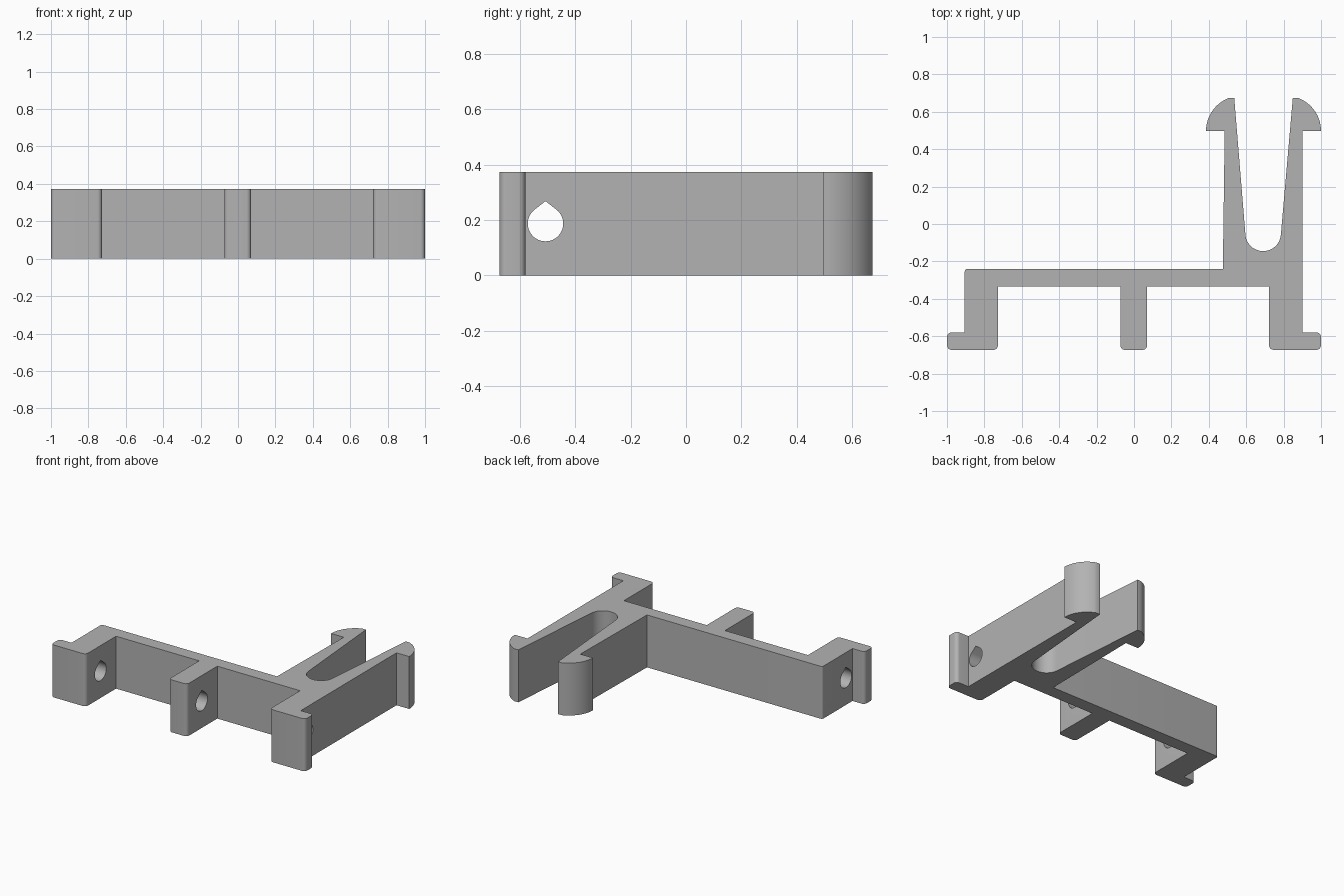
import bpy, bmesh, math
from mathutils import Vector

cube = bpy.data.objects.get("Cube")
if cube:
    bpy.data.objects.remove(cube, do_unlink=True)

HEIGHT = 0.373
CLIP_X = 0.6925      # centre line of the snap clip

grey = bpy.data.materials.new("plain_grey")
grey.use_nodes = True
colour = (0.45, 0.45, 0.45, 1)
grey.diffuse_color = colour
grey.node_tree.nodes["Principled BSDF"].inputs["Base Color"].default_value = colour


def arc(cx, cy, r, start, end, steps):
    """Points on an arc, angles in degrees."""
    angles = [math.radians(start + (end - start) * i / steps) for i in range(steps + 1)]
    return [(cx + r * math.cos(a), cy + r * math.sin(a)) for a in angles]


def fillet(prev, corner, nxt, r, steps=6):
    """Round one right-angled corner."""
    c = Vector(corner)
    a = (Vector(prev) - c).normalized() * r
    b = (Vector(nxt) - c).normalized() * r
    turns = [math.pi / 2 * i / steps for i in range(steps + 1)]
    return [tuple(c + a * (1 - math.sin(t)) + b * (1 - math.cos(t))) for t in turns]


def rounded(corners):
    """Replace each (x, y, radius) corner by its fillet."""
    points = []
    for i, (x, y, r) in enumerate(corners):
        if r:
            before, after = corners[i - 1], corners[(i + 1) % len(corners)]
            points += fillet(before[:2], (x, y), after[:2], r)
        else:
            points.append((x, y))
    return points


def prism(name, ring, offset):
    """Extrude a closed ring of 3D points by an offset."""
    bm = bmesh.new()
    face = bm.faces.new([bm.verts.new(p) for p in ring])
    top = bmesh.ops.extrude_face_region(bm, geom=[face])
    verts = [v for v in top["geom"] if isinstance(v, bmesh.types.BMVert)]
    bmesh.ops.translate(bm, verts=verts, vec=offset)
    bmesh.ops.recalc_face_normals(bm, faces=bm.faces)
    mesh = bpy.data.meshes.new(name)
    bm.to_mesh(mesh)
    bm.free()
    mesh.materials.append(grey)
    obj = bpy.data.objects.new(name, mesh)
    bpy.context.collection.objects.link(obj)
    return obj


# Base: two flanged feet, a middle leg and the crossbar
R = 0.025
front, flange, bar = -0.673, -0.58, -0.333
base = rounded([
    (0.475, -0.24, 0), (-0.905, -0.24, 0.015), (-0.905, flange, 0),
    (-1, flange, R), (-1, front, R), (-0.727, front, R), (-0.727, bar, 0),
    (-0.073, bar, 0), (-0.073, front, R), (0.07, front, R), (0.07, bar, 0),
    (0.722, bar, 0), (0.722, front, R), (1, front, R), (1, flange, R),
    (0.9, flange, 0),
])

# Snap clip: barbed arms either side of a tapered slot with a round end
right_barb = [(0.9, 0.497)] + arc(0.811, 0.497, 0.189, 0, 69, 14) + [(0.849, 0.673)]
left_barb = [(2 * CLIP_X - x, y) for x, y in reversed(right_barb)]
slot_end = arc(CLIP_X - 0.002, -0.05, 0.095, -5, -175, 24)
outline = base + right_barb + slot_end + left_barb
bracket = prism("clip_bracket", [(x, y, 0) for x, y in outline], (0, 0, HEIGHT))

# Teardrop hole running through all three legs
hole_y, hole_z, hole_r = -0.507, 0.187, 0.064
tear = arc(hole_y, hole_z, hole_r, 128, 412, 36) + [(hole_y, 0.268)]
cutter = prism("hole_cutter", [(-0.96, y, z) for y, z in tear], (1.92, 0, 0))
cutter.hide_render = True

cut = bracket.modifiers.new("teardrop_hole", "BOOLEAN")
cut.operation = "DIFFERENCE"
cut.solver = "EXACT"
cut.object = cutter

# Bake the cut, then shade curves smooth and keep edges sharp
bpy.ops.object.select_all(action="DESELECT")
bracket.select_set(True)
bpy.context.view_layer.objects.active = bracket
bpy.ops.object.modifier_apply(modifier=cut.name)
bpy.data.objects.remove(cutter, do_unlink=True)
bpy.ops.object.shade_smooth_by_angle(angle=math.radians(30))
